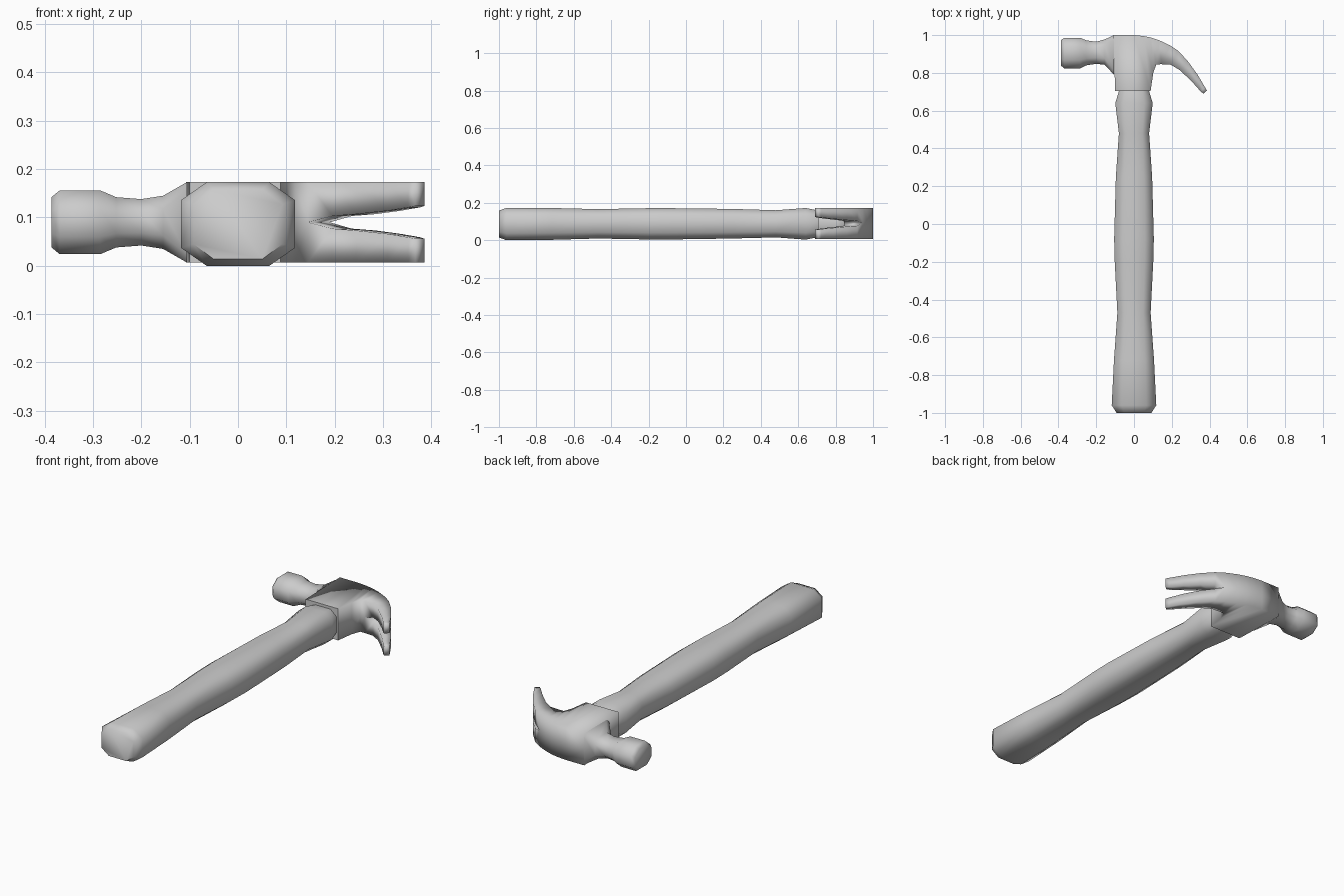
import bpy, bmesh, math

if "Cube" in bpy.data.objects:
    bpy.data.objects.remove(bpy.data.objects["Cube"])

ZC = 0.09  # height of the hammer's middle plane


def finish(name, bm, angle):
    bmesh.ops.recalc_face_normals(bm, faces=bm.faces)
    me = bpy.data.meshes.new(name)
    bm.to_mesh(me)
    bm.free()
    ob = bpy.data.objects.new(name, me)
    bpy.context.collection.objects.link(ob)
    bpy.ops.object.select_all(action='DESELECT')
    bpy.context.view_layer.objects.active = ob
    ob.select_set(True)
    bpy.ops.object.shade_smooth_by_angle(angle=math.radians(angle))
    return ob


def loft(rings):
    bm = bmesh.new()
    loops = [[bm.verts.new(p) for p in r] for r in rings]
    n = len(loops[0])
    for a, b in zip(loops, loops[1:]):
        for i in range(n):
            j = (i + 1) % n
            bm.faces.new((a[i], a[j], b[j], b[i]))
    bm.faces.new(loops[0])
    bm.faces.new(loops[-1])
    return bm


def octagon(a, b, fa, fb):
    """Chamfered rectangle: half sizes a, b; flats end at fractions fa, fb."""
    p, q = a * fa, b * fb
    return [(a, -q), (a, q), (p, b), (-p, b), (-a, q), (-a, -q), (-p, -b), (p, -b)]


# handle: y, half width, z low, z high
handle = [(-1.0, .092, .014, .158), (-.96, .118, .0, .173), (-.72, .106, .002, .172),
          (-.47, .088, .009, .166), (-.2, .102, .004, .171), (-.08, .105, .004, .171),
          (.25, .096, .009, .167), (.48, .08, .015, .16), (.64, .099, .003, .172),
          (.71, .078, .017, .158)]
rings = [[(u, y, (lo + hi) / 2 + v) for u, v in octagon(w, (hi - lo) / 2, .55, .57)]
         for y, w, lo, hi in handle]
finish("handle", loft(rings), 62)

# striking face and neck: x, y low, y high, half height, flat fraction
neck = [(-.386, .838, .974, .052, .45), (-.369, .824, .986, .066, .45),
        (-.285, .824, .986, .066, .45), (-.252, .84, .972, .052, .45),
        (-.2, .848, .965, .048, .45), (-.155, .843, .977, .055, .5),
        (-.106, .79, 1.0, .083, .8)]
rings = [[(x, (lo + hi) / 2 + u, ZC + v) for u, v in octagon((hi - lo) / 2, h, f, f)]
         for x, lo, hi, h, f in neck]
finish("striking_face", loft(rings), 62)

# head body and one claw tine: inner edge point, outer edge point, slot half width
H = .083
stations = [((-.1, .705), (-.108, 1.0), 0), ((.0, .705), (.0, 1.0), 0),
            ((.088, .705), (.05, .995), 0), ((.102, .8), (.09, .987), 0),
            ((.118, .845), (.135, .972), 0), ((.145, .846), (.19, .946), 0),
            ((.195, .843), (.235, .916), .013), ((.245, .813), (.285, .862), .017),
            ((.31, .75), (.337, .79), .024), ((.352, .703), (.377, .722), .031),
            ((.367, .69), (.386, .706), .034)]
rings = [[(*lo, s), (*hi, s), (*hi, H), (*lo, H)] for lo, hi, s in stations]
bm = loft(rings)
# open the seam on the middle plane, then mirror into two tines
seam = [f for f in bm.faces if all(abs(v.co.z) < 1e-5 for v in f.verts)]
bmesh.ops.delete(bm, geom=seam, context='FACES')
head = finish("head_with_claw", bm, 95)
# keep the flat socket end crisp where the handle enters
sharp = head.data.attributes.get("sharp_edge") or head.data.attributes.new("sharp_edge", 'BOOLEAN', 'EDGE')
for e in head.data.edges:
    if all(head.data.vertices[i].co.y < .71 and head.data.vertices[i].co.x < .1 for i in e.vertices):
        sharp.data[e.index].value = True
head.location.z = ZC
mirror = head.modifiers.new("two_tines", 'MIRROR')
mirror.use_axis = (False, False, True)
mirror.use_clip = True
mirror.merge_threshold = .0005
